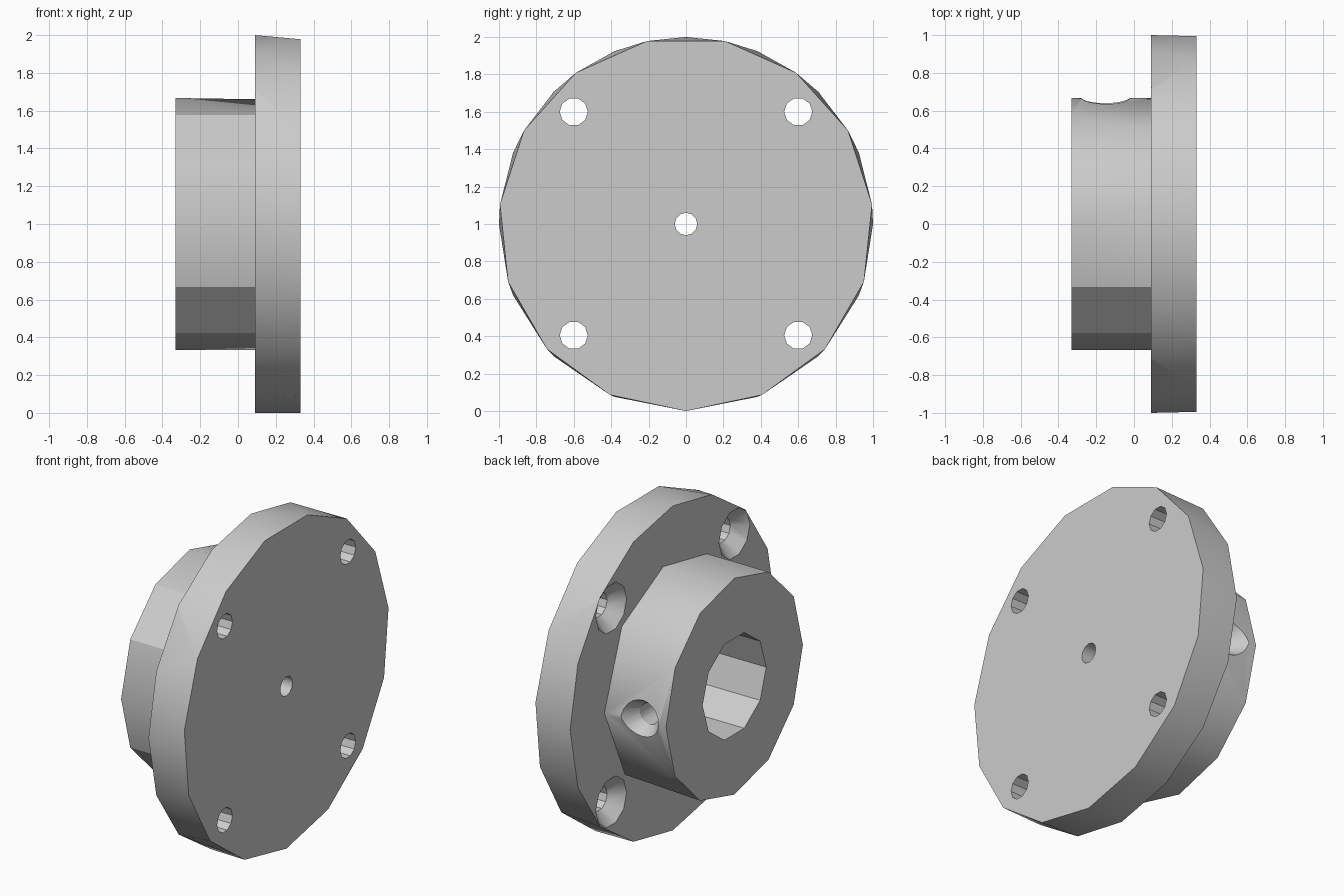
import bpy, bmesh
from math import radians, sin, cos
from mathutils import Matrix, Vector

cube = bpy.data.objects.get("Cube")
if cube:
    bpy.data.objects.remove(cube, do_unlink=True)

grey = bpy.data.materials.new("light_grey")
grey.use_nodes = True
grey.diffuse_color = (0.6, 0.6, 0.6, 1)
grey.node_tree.nodes["Principled BSDF"].inputs["Base Color"].default_value = (0.6, 0.6, 0.6, 1)


def steps(count, start=0):
    return [start + 360 * i / count for i in range(count)]


def loft(name, x0, r0, angles0, x1, r1, angles1, centre=(0, 1)):
    """Convex solid between two rings of points around the x axis, angles from the top."""
    bm = bmesh.new()
    for x, r, angles in ((x0, r0, angles0), (x1, r1, angles1)):
        for a in map(radians, angles):
            bm.verts.new((x, centre[0] + r * sin(a), centre[1] + r * cos(a)))
    bmesh.ops.convex_hull(bm, input=bm.verts)
    bmesh.ops.dissolve_limit(bm, angle_limit=0.001, verts=bm.verts, edges=bm.edges)
    bmesh.ops.recalc_face_normals(bm, faces=bm.faces)
    mesh = bpy.data.meshes.new(name)
    bm.to_mesh(mesh)
    bm.free()
    mesh.materials.append(grey)
    obj = bpy.data.objects.new(name, mesh)
    bpy.context.collection.objects.link(obj)
    return obj


def activate(obj):
    bpy.ops.object.select_all(action='DESELECT')
    obj.select_set(True)
    bpy.context.view_layer.objects.active = obj


def cut(obj, cutter):
    activate(obj)
    mod = obj.modifiers.new("hole", 'BOOLEAN')
    mod.operation, mod.solver, mod.object = 'DIFFERENCE', 'EXACT', cutter
    bpy.ops.object.modifier_apply(modifier=mod.name)
    bpy.data.objects.remove(cutter, do_unlink=True)


BACK, JOINT, FACE = -0.33, 0.09, 0.33

# Round mounting flange
flange = loft("flange", JOINT, 1, steps(16), FACE, 1, steps(15, 180))
cut(flange, loft("centre_hole", 0, 0.06, steps(12), 0.5, 0.06, steps(12)))

# Countersunk bolt holes
ring = steps(10, 18)
for y in (-0.6, 0.6):
    for z in (0.405, 1.6):
        cut(flange, loft("bolt_hole", 0, 0.075, ring, 0.5, 0.075, ring, (y, z)))
        cut(flange, loft("countersink", JOINT - 0.01, 0.16, ring,
                         JOINT + 0.08, 0.075, ring, (y, z)))

# Hub with a bore
hub = loft("hub", BACK, 0.667, steps(12), JOINT, 0.667,
           [-150, -120, -90, -60, -30, 8, 48, 92, 136, 180])
cut(hub, loft("bore", BACK - 0.1, 0.31, ring, JOINT + 0.1, 0.31, ring))

# Countersunk set screw hole through the side of the hub
turn = Matrix.Translation((-0.15, 0, 1)) @ Matrix.Rotation(radians(90), 4, 'Z')
round_ring = steps(20)
for x0, r0, x1, r1 in ((0.2, 0.065, 0.8, 0.065), (0.57, 0.065, 0.69, 0.145)):
    cutter = loft("screw_hole", x0, r0, round_ring, x1, r1, round_ring, (0, 0))
    cutter.data.transform(turn)
    cut(hub, cutter)

# Smooth rims with crisp corners
for obj in (flange, hub):
    activate(obj)
    bpy.ops.object.shade_smooth_by_angle(angle=radians(31))

# Crisp facets on one side of the hub
sharp = hub.data.attributes.get("sharp_edge")
for edge in hub.data.edges:
    a, b = (hub.data.vertices[i].co for i in edge.vertices)
    along = (b - a).normalized()
    if abs(along.x) > 0.99 and -0.6 < a.y < -0.3 and Vector((a.y, a.z - 1)).length > 0.6:
        edge.use_edge_sharp = True
